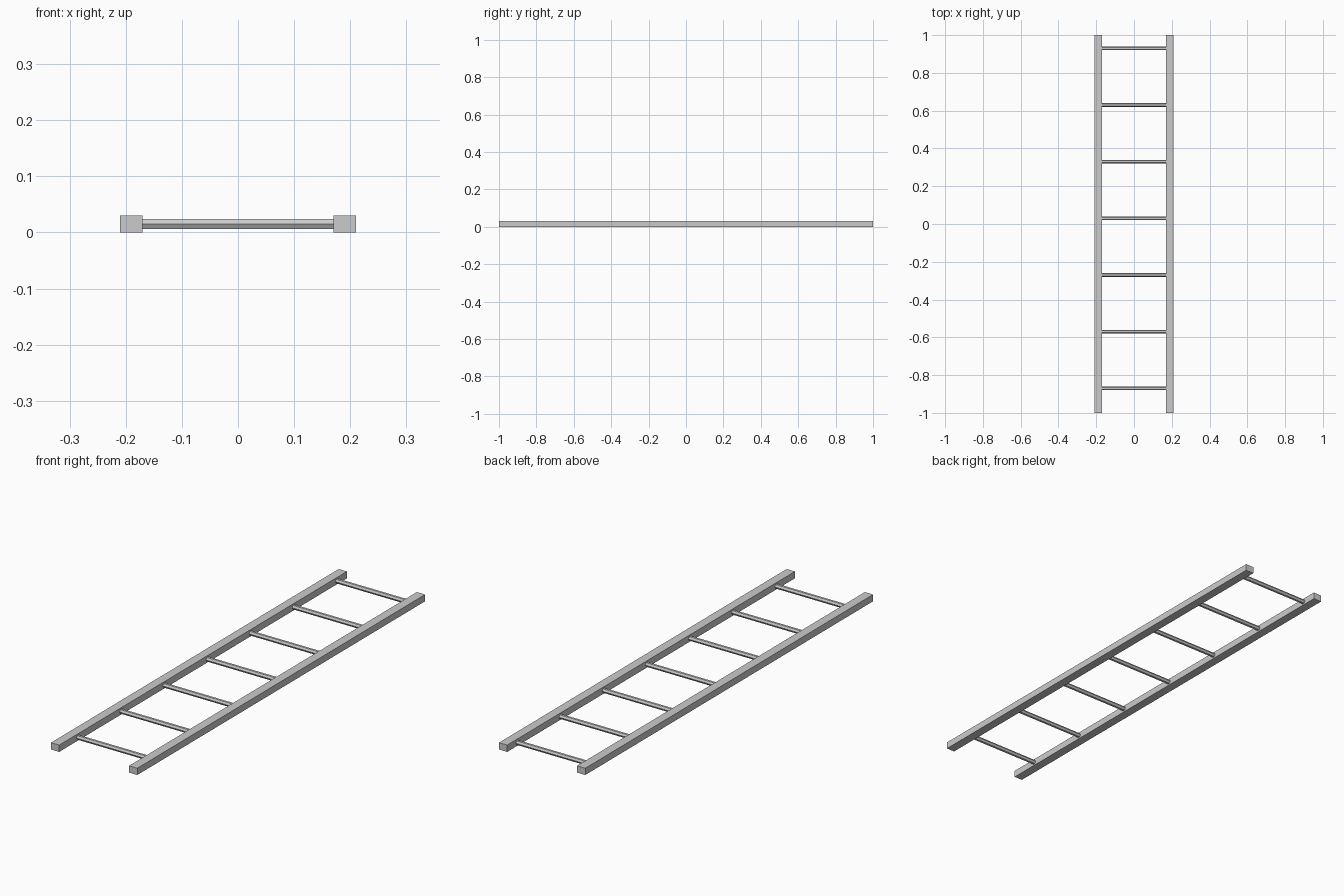
import bpy
import math

if "Cube" in bpy.data.objects:
    bpy.data.objects.remove(bpy.data.objects["Cube"])


def add_rail(name, x):
    bpy.ops.mesh.primitive_cube_add(size=1, location=(x, 0, 0.015))
    rail = bpy.context.object
    rail.name = name
    rail.scale = (0.04, 2.0, 0.03)
    bpy.ops.object.transform_apply(location=False, rotation=False, scale=True)


def add_rung(name, y):
    bpy.ops.mesh.primitive_cylinder_add(
        vertices=6, radius=0.01, depth=0.36,
        location=(0, y, 0.015), rotation=(0, math.pi / 2, 0))
    bpy.context.object.name = name


# Side rails
add_rail("left_rail", -0.19)
add_rail("right_rail", 0.19)

# Seven evenly spaced rungs, ends set into the rails
for i in range(7):
    add_rung(f"rung_{i + 1}", -0.87 + 0.3 * i)
